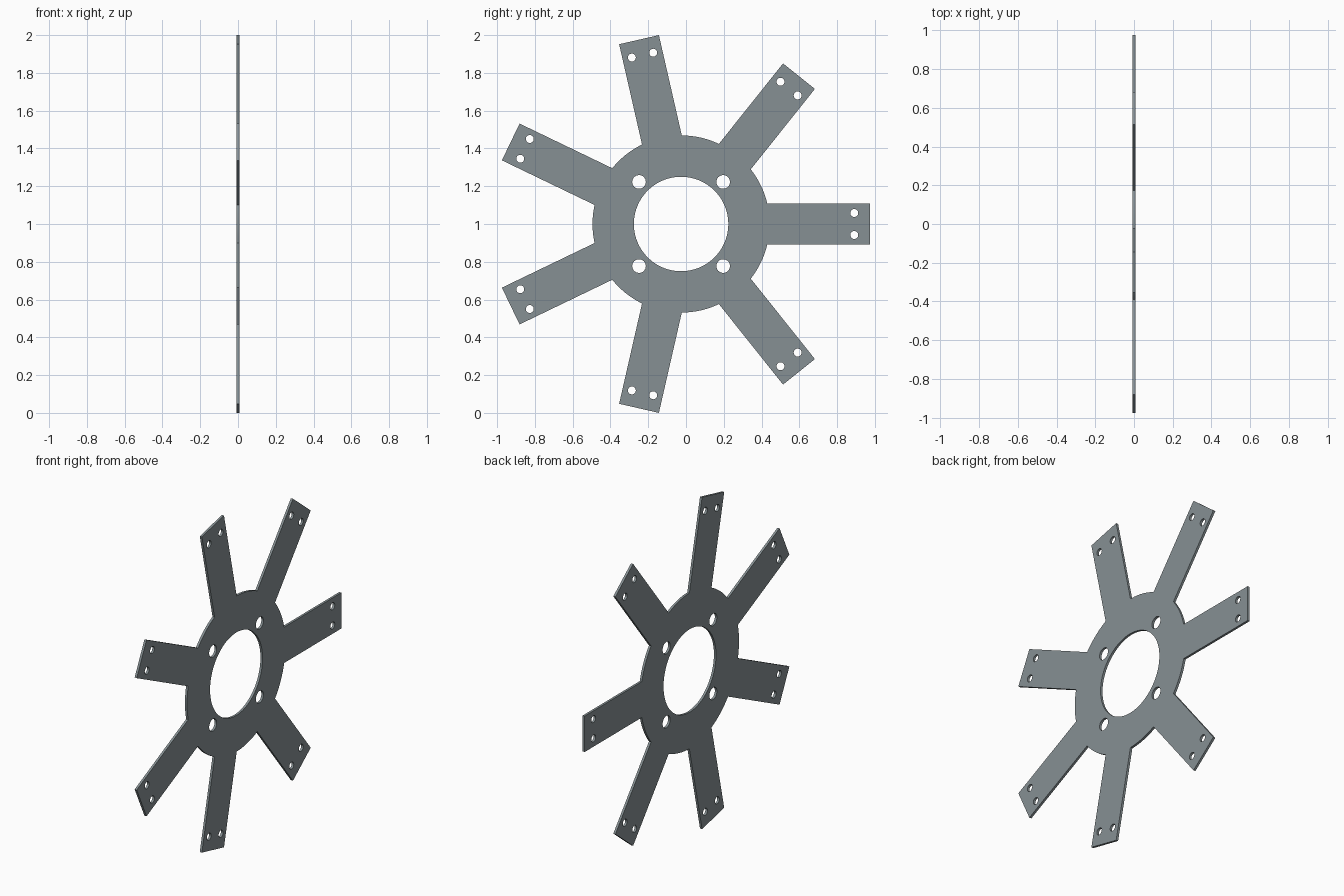
import bpy, bmesh
from math import sin, cos, asin, pi, radians
from mathutils import Matrix

if "Cube" in bpy.data.objects:
    bpy.data.objects.remove(bpy.data.objects["Cube"])

ARMS = 7
HUB_R, BORE_R = 0.469, 0.25
TIP_R, HALF_W = 1.001, 0.108
THICK = 0.014
CENTRE_Y, CENTRE_Z = -0.026, 1.0


def polar(r, a, side=0.0):
    """Point at radius r along angle a, shifted sideways."""
    return (r * cos(a) - side * sin(a), r * sin(a) + side * cos(a))


def circle(cx, cy, r, n):
    return [(cx + r * cos(2 * pi * i / n), cy + r * sin(2 * pi * i / n)) for i in range(n)]


# Outer outline: each arm's tip corners, then the hub arc to the next arm
outline = []
root = asin(HALF_W / HUB_R)
step = 2 * pi / ARMS
for k in range(ARMS):
    a = k * step
    outline += [polar(TIP_R, a, -HALF_W), polar(TIP_R, a, HALF_W)]
    n = 12
    outline += [polar(HUB_R, a + root + (step - 2 * root) * i / n) for i in range(n + 1)]

# Central bore, four hub bolt holes, two holes per arm tip
loops = [outline, circle(0, 0, BORE_R, 96)]
for k in range(4):
    loops.append(circle(*polar(0.315, radians(45 + 90 * k)), 0.036, 32))
for k in range(ARMS):
    for side in (-0.058, 0.058):
        loops.append(circle(*polar(0.917, k * step, side), 0.021, 24))

# Filled profile extruded to plate thickness
curve = bpy.data.curves.new("spider_plate", 'CURVE')
curve.dimensions = '2D'
curve.fill_mode = 'BOTH'
curve.extrude = THICK / 2
for pts in loops:
    sp = curve.splines.new('POLY')
    sp.points.add(len(pts) - 1)
    for p, (x, y) in zip(sp.points, pts):
        p.co = (x, y, 0, 1)
    sp.use_cyclic_u = True

plate = bpy.data.objects.new("spider_plate", curve)
bpy.context.collection.objects.link(plate)
bpy.context.view_layer.objects.active = plate
plate.select_set(True)
bpy.ops.object.convert(target='MESH')
plate = bpy.context.object

# Stand the plate upright in the YZ plane and weld caps to walls
bm = bmesh.new()
bm.from_mesh(plate.data)
bmesh.ops.remove_doubles(bm, verts=bm.verts, dist=0.0001)
upright = Matrix(((0, 0, 1, 0), (1, 0, 0, CENTRE_Y), (0, 1, 0, CENTRE_Z), (0, 0, 0, 1)))
bm.transform(upright)
bmesh.ops.recalc_face_normals(bm, faces=bm.faces)
bm.to_mesh(plate.data)
bm.free()
bpy.ops.object.shade_smooth_by_angle(angle=radians(30))

# Dark blue-grey metal
metal = bpy.data.materials.new("dark_metal")
metal.diffuse_color = (0.24, 0.28, 0.295, 1)
metal.use_nodes = True
metal.node_tree.nodes["Principled BSDF"].inputs["Base Color"].default_value = metal.diffuse_color
plate.data.materials.clear()
plate.data.materials.append(metal)
